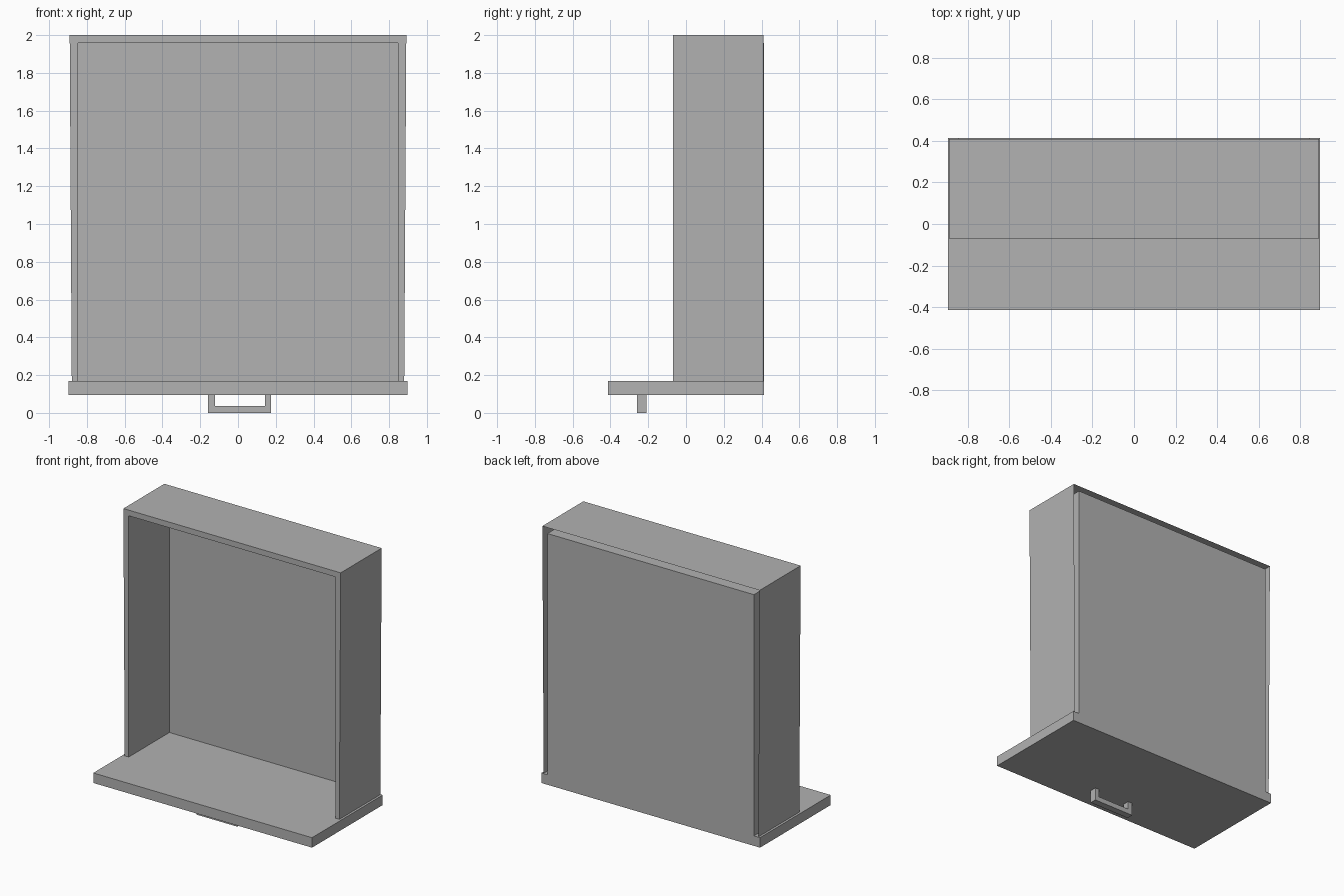
import bpy
import bmesh

if "Cube" in bpy.data.objects:
    bpy.data.objects.remove(bpy.data.objects["Cube"], do_unlink=True)

# Single plain grey finish
GREY = (0.445, 0.445, 0.445, 1.0)
grey = bpy.data.materials.new("plain_grey")
grey.use_nodes = True
grey.diffuse_color = GREY
grey.node_tree.nodes["Principled BSDF"].inputs["Base Color"].default_value = GREY


def finish(name, bm):
    mesh = bpy.data.meshes.new(name)
    bm.to_mesh(mesh)
    bm.free()
    mesh.materials.append(grey)
    obj = bpy.data.objects.new(name, mesh)
    bpy.context.collection.objects.link(obj)
    return obj


def box(name, lo, hi):
    bm = bmesh.new()
    bmesh.ops.create_cube(bm, size=1.0)
    for v in bm.verts:
        v.co = [hi[i] if v.co[i] > 0 else lo[i] for i in range(3)]
    return finish(name, bm)


FLOOR = 0.17     # top of the drawer front
FRONT_Y = -0.07  # open side of the drawer box
BACK_Y = 0.414


def arch(bm, y, x_low, x_top, z_top):
    """Three-sided outline of the drawer box at one depth."""
    points = [(-x_low, FLOOR), (-x_top, z_top), (x_top, z_top), (x_low, FLOOR)]
    return [bm.verts.new((x, y, z)) for x, z in points]


# Drawer walls: slightly flared outer skin, rim and inner skin, open at the rear
bm = bmesh.new()
loops = [
    arch(bm, 0.41, 0.88, 0.891, 2.0),
    arch(bm, FRONT_Y, 0.88, 0.891, 2.0),
    arch(bm, FRONT_Y, 0.847, 0.847, 1.958),
    arch(bm, BACK_Y - 0.008, 0.847, 0.847, 1.958),
]
for a, b in zip(loops, loops[1:]):
    for i in range(3):
        bm.faces.new((a[i], b[i], b[i + 1], a[i + 1]))
finish("drawer_walls", bm)

# Thin drawer bottom and the drawer front it stands on
box("drawer_bottom", (-0.847, BACK_Y - 0.008, FLOOR), (0.847, BACK_Y, 1.958))
box("drawer_front", (-0.897, -0.414, 0.096), (0.897, BACK_Y, FLOOR))

# Handle: U-shaped square bar under the drawer front
bm = bmesh.new()
outline = [(-0.159, 0.096), (-0.159, 0.0), (0.175, 0.0), (0.175, 0.096),
           (0.142, 0.096), (0.142, 0.037), (-0.122, 0.037), (-0.122, 0.096)]
face = bm.faces.new([bm.verts.new((x, -0.26, z)) for x, z in outline])
extruded = bmesh.ops.extrude_face_region(bm, geom=[face])["geom"]
bmesh.ops.translate(bm, vec=(0, 0.05, 0),
                    verts=[g for g in extruded if isinstance(g, bmesh.types.BMVert)])
bmesh.ops.recalc_face_normals(bm, faces=bm.faces)
finish("handle", bm)
